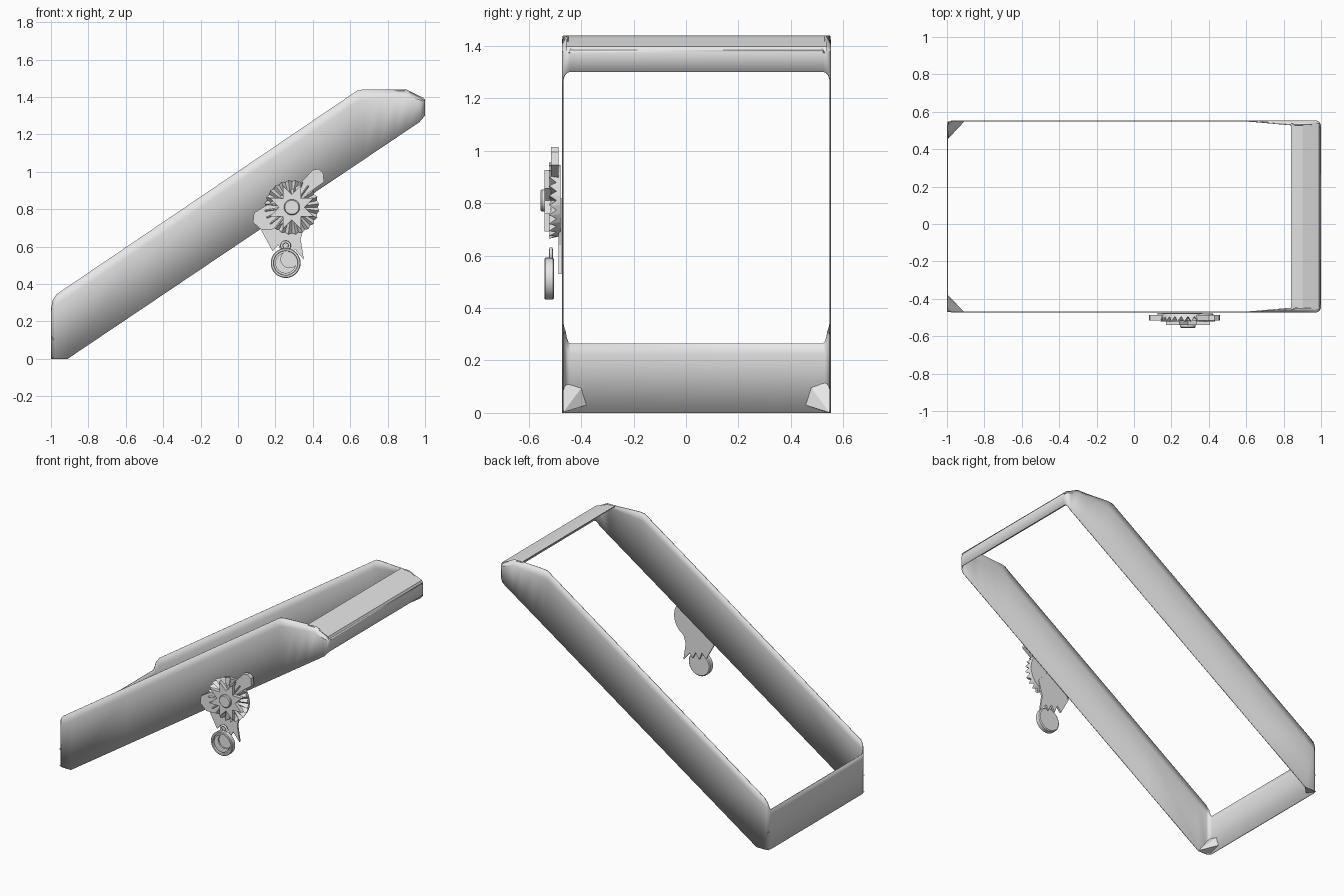
import bpy, bmesh, math

if "Cube" in bpy.data.objects:
    bpy.data.objects.remove(bpy.data.objects["Cube"])

grey = bpy.data.materials.new("plain_grey")
grey.diffuse_color = (0.8, 0.8, 0.8, 1)
grey.use_nodes = True
grey.node_tree.nodes["Principled BSDF"].inputs["Base Color"].default_value = grey.diffuse_color


def finish(name, bm, thick=0, smooth=True):
    if not thick:
        bmesh.ops.recalc_face_normals(bm, faces=bm.faces)
    me = bpy.data.meshes.new(name)
    bm.to_mesh(me)
    bm.free()
    me.materials.append(grey)
    ob = bpy.data.objects.new(name, me)
    bpy.context.collection.objects.link(ob)
    if thick:
        mod = ob.modifiers.new("thickness", 'SOLIDIFY')
        mod.thickness = thick
        mod.offset = -1
    if smooth:
        bpy.ops.object.select_all(action='DESELECT')
        ob.select_set(True)
        bpy.context.view_layer.objects.active = ob
        bpy.ops.object.shade_smooth_by_angle(angle=math.radians(35))
    return ob


def prism(name, pts, y0, y1):
    """Extrude an outline in x, z from y0 to y1."""
    bm = bmesh.new()
    face = bm.faces.new([bm.verts.new((x, y0, z)) for x, z in pts])
    new = bmesh.ops.extrude_face_region(bm, geom=[face])["geom"]
    bmesh.ops.translate(bm, vec=(0, y1 - y0, 0),
                        verts=[v for v in new if isinstance(v, bmesh.types.BMVert)])
    return finish(name, bm, smooth=False)


def lathe(name, cx, cz, profile, n=32):
    """Turn (radius, y) points around an axis parallel to y; ends are capped."""
    bm = bmesh.new()
    rings = [[bm.verts.new((cx + r * math.cos(2 * math.pi * i / n), y,
                            cz + r * math.sin(2 * math.pi * i / n))) for i in range(n)]
             for r, y in profile]
    for a, b in zip(rings, rings[1:]):
        for i in range(n):
            j = (i + 1) % n
            bm.faces.new((a[i], a[j], b[j], b[i]))
    bm.faces.new(rings[0])
    bm.faces.new(rings[-1])
    return finish(name, bm)


def lerp(x, table):
    for (x0, a), (x1, b) in zip(table, table[1:]):
        if x <= x1:
            return a + (b - a) * max(0, (x - x0) / (x1 - x0))
    return table[-1][1]


# Slanted band: rounded rectangular plan, edges follow two slanted lines
Y0, Y1, R = -0.473, 0.553, 0.03
BOTTOM = [(-1, 0), (-0.91, 0), (0.97, 1.265), (1, 1.30)]
TOP = [(-1, 0.265), (-0.991, 0.315), (-0.97, 0.345), (0.61, 1.415), (0.64, 1.435), (0.67, 1.44),
       (0.9, 1.44), (0.97, 1.405), (1, 1.385)]
LEAN = [(-1, 0), (0.62, 0), (0.84, 0.02), (1, 0.02)]
xs = [-0.91, -0.5, 0, 0.4, 0.61, 0.64, 0.67, 0.75, 0.84, 0.9]


def corner(cx, cy, start):
    return [(cx + R * math.cos(math.radians(start + k * 15)),
             cy + R * math.sin(math.radians(start + k * 15))) for k in range(7)]


plan = [(x, Y0) for x in xs] + corner(1 - R, Y0 + R, -90) + corner(1 - R, Y1 - R, 0)
plan += [(x, Y1) for x in reversed(xs)]
plan += corner(-1 + R, Y1 - R, 90) + corner(-1 + R, Y0 + R, 180)
bm = bmesh.new()
cols = []
for x, y in plan:
    lo, hi = lerp(x, BOTTOM), lerp(x, TOP)
    inward = lerp(x, LEAN) * (1 if y < 0.04 else -1)
    if abs(y - 0.04) < 0.49:
        inward = 0
    cols.append([bm.verts.new((x, y + (inward if t == 1 else 0), lo + (hi - lo) * t))
                 for t in (0, 0.85, 1)])
for i, a in enumerate(cols):
    b = cols[(i + 1) % len(cols)]
    for k in range(2):
        bm.faces.new((a[k], b[k], b[k + 1], a[k + 1]))
finish("slanted_band", bm, 0.006)

# Folded lip across the high end
lip = [(0.84, 1.44), (0.90, 1.432), (0.97, 1.405), (0.99, 1.397), (0.998, 1.38),
       (0.988, 1.38), (0.983, 1.39), (0.965, 1.399), (0.90, 1.426), (0.84, 1.434)]
prism("high_end_lip", lip, Y0 + 0.016, Y1 - 0.016)

# Folded gussets in the low corners
for name, y, s in (("front_gusset", Y0 + 0.004, 1), ("back_gusset", Y1 - 0.004, -1)):
    bm = bmesh.new()
    a, b, c, d = [bm.verts.new(p) for p in (
        (-0.997, y, 0.12), (-0.91, y, 0.002), (-0.995, y + s * 0.09, 0.03),
        (-0.995, y + s * 0.07, 0.095))]
    e = bm.verts.new((-0.997, y, 0.002))
    bm.faces.new((a, b, d))
    bm.faces.new((b, c, d))
    bm.faces.new((e, c, b))
    finish(name, bm, 0.003, smooth=False)

# Ribbon tails and bow behind the rosette
CX, CZ = 0.288, 0.81
prism("ribbon_tails", [(0.15, 0.73), (0.125, 0.685), (0.185, 0.575), (0.215, 0.61), (0.235, 0.56),
                       (0.262, 0.60), (0.285, 0.555), (0.305, 0.585), (0.352, 0.53),
                       (0.335, 0.64), (0.365, 0.74), (0.29, 0.82)], -0.487, -0.475)
prism("bow", [(0.085, 0.78), (0.15, 0.82), (0.21, 0.86), (0.32, 0.925), (0.40, 1.01), (0.43, 1.015),
              (0.455, 0.995), (0.46, 0.945), (0.375, 0.885), (0.30, 0.76), (0.18, 0.69),
              (0.125, 0.69), (0.08, 0.73)], -0.515, -0.487)

# Pleated rosette: alternating ridges and valleys
N = 48
bm = bmesh.new()
mid, outer, back = [], [], []
for i in range(N):
    t = 2 * math.pi * i / N
    ridge = i % 2
    for ring, r, y in ((mid, 0.05, -0.518), (outer, 0.147 if ridge else 0.138,
                       -0.522 if ridge else -0.494), (back, 0.135, -0.478)):
        ring.append(bm.verts.new((CX + r * math.cos(t), y, CZ + r * math.sin(t))))
for i in range(N):
    j = (i + 1) % N
    bm.faces.new((mid[i], mid[j], outer[j], outer[i]))
    bm.faces.new((outer[i], outer[j], back[j], back[i]))
bm.faces.new(mid)
bm.faces.new(back)
finish("pleated_rosette", bm, smooth=False)

# Eight-pointed star and round stud
star = []
for i in range(16):
    r = 0.068 if i % 2 else 0.127
    t = math.pi * i / 8 + math.pi / 8
    star.append((CX + r * math.cos(t), CZ + r * math.sin(t)))
prism("star", star, -0.54, -0.515)
lathe("stud", CX, CZ, [(0.042, -0.53), (0.042, -0.55), (0.037, -0.555)])

# Round charm with raised rim, crescent and hanging loop
MX, MZ = 0.255, 0.512
lathe("charm_disc", MX, MZ, [(0.074, -0.503), (0.08, -0.508), (0.08, -0.536), (0.076, -0.54),
                             (0.066, -0.54), (0.064, -0.528)])
moon = []
for k in range(17):
    t = math.radians(100 + 250 * k / 16)
    moon.append((MX + 0.056 * math.cos(t), MZ + 0.056 * math.sin(t)))
ix, iz = MX + 0.0205, MZ + 0.0205
a0 = math.atan2(moon[-1][1] - iz, moon[-1][0] - ix)
a1 = math.atan2(moon[0][1] - iz, moon[0][0] - ix)
r0 = math.hypot(moon[0][0] - ix, moon[0][1] - iz)
for k in range(1, 14):
    t = a0 + (a1 - 2 * math.pi - a0) * k / 14
    moon.append((ix + r0 * math.cos(t), iz + r0 * math.sin(t)))
prism("crescent", moon, -0.538, -0.526)
bpy.ops.mesh.primitive_torus_add(location=(MX, -0.515, 0.604), rotation=(math.pi / 2, 0, 0),
                                 major_radius=0.021, minor_radius=0.007,
                                 major_segments=24, minor_segments=8)
loop = bpy.context.object
loop.name = "hanging_loop"
loop.data.materials.append(grey)
bpy.ops.object.shade_smooth()
